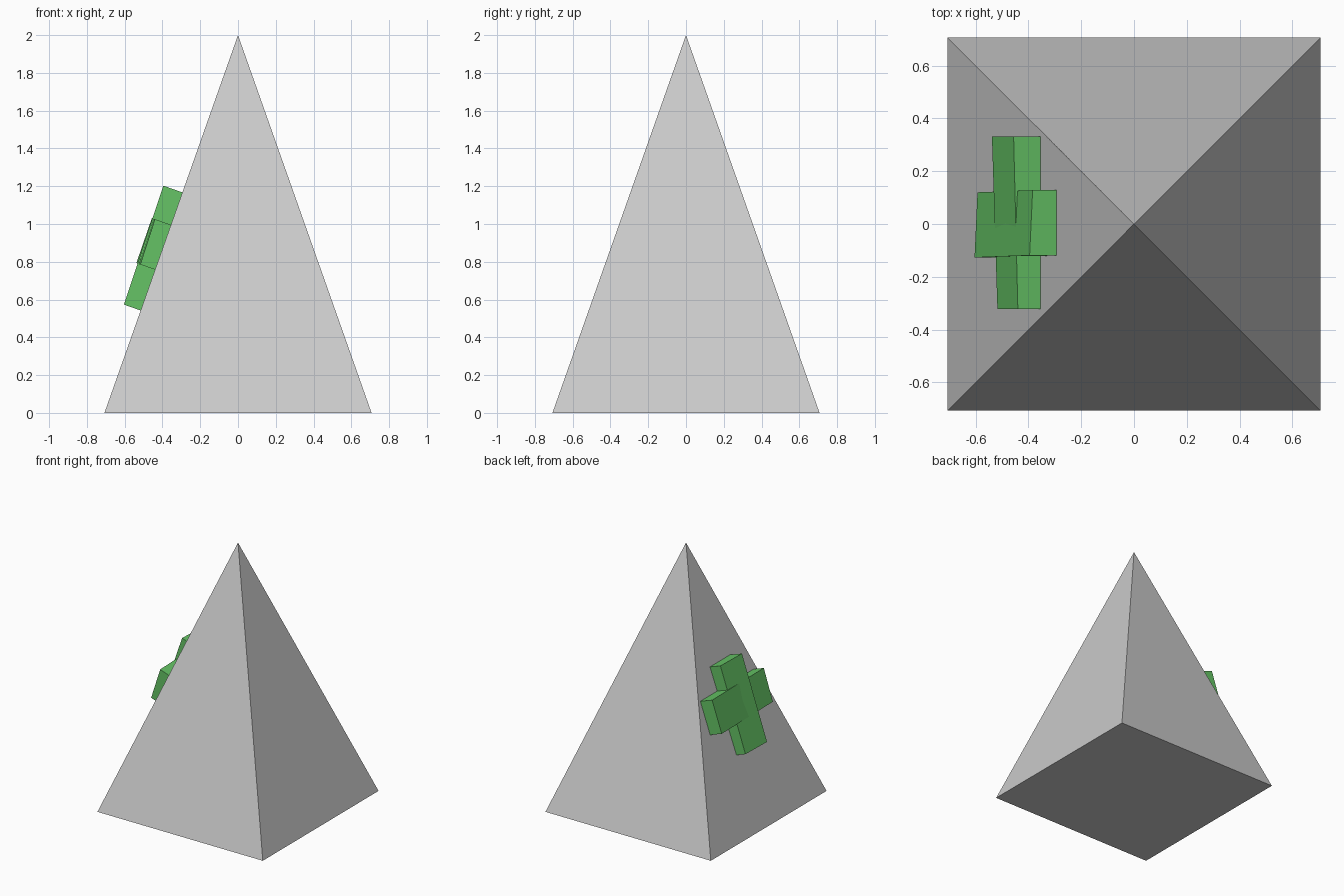
import bpy, bmesh, math
from mathutils import Vector

if "Cube" in bpy.data.objects:
    bpy.data.objects.remove(bpy.data.objects["Cube"])

HALF = math.sqrt(0.5)      # half side of the square base
HEIGHT = 2.0

# Frame of the left sloping face: origin at the base edge, up the slope, outward
origin = Vector((-HALF, 0, 0))
up = Vector((HALF, 0, HEIGHT)).normalized()
side = Vector((0, 1, 0))
out = side.cross(up) * -1

green = bpy.data.materials.new("green")
green.diffuse_color = (0.13, 0.545, 0.13, 1)
green.use_nodes = True
green.node_tree.nodes["Principled BSDF"].inputs["Base Color"].default_value = green.diffuse_color


def face_bar(name, y_range, s_range, depths, skew=0.0):
    """Block lying on the sloping face; depths = outer thickness at
    (low y, low s), (high y, low s), (low y, high s), (high y, high s)."""
    bm = bmesh.new()
    bmesh.ops.create_cube(bm, size=1)
    for v in bm.verts:
        i, j, outer = (c > 0 for c in v.co)
        y = y_range[i] + (skew if j else 0)
        d = depths[i + 2 * j] if outer else -0.002
        v.co = origin + side * y + up * s_range[j] + out * d
    bmesh.ops.recalc_face_normals(bm, faces=bm.faces)
    mesh = bpy.data.meshes.new(name)
    bm.to_mesh(mesh)
    bm.free()
    mesh.materials.append(green)
    obj = bpy.data.objects.new(name, mesh)
    bpy.context.collection.objects.link(obj)
    return obj


# Square pyramid body
bpy.ops.mesh.primitive_cone_add(vertices=4, radius1=1, radius2=0, depth=HEIGHT,
                                location=(0, 0, HEIGHT / 2),
                                rotation=(0, 0, math.pi / 4))
bpy.context.object.name = "pyramid"

# Crossed bars on the left face
face_bar("cross_upright", (-0.127, 0.12), (0.575, 1.238),
         (0.094, 0.082, 0.107, 0.095), skew=0.008)
face_bar("cross_arm", (-0.322, 0.332), (0.804, 1.056),
         (0.083, 0.105, 0.090, 0.107))
